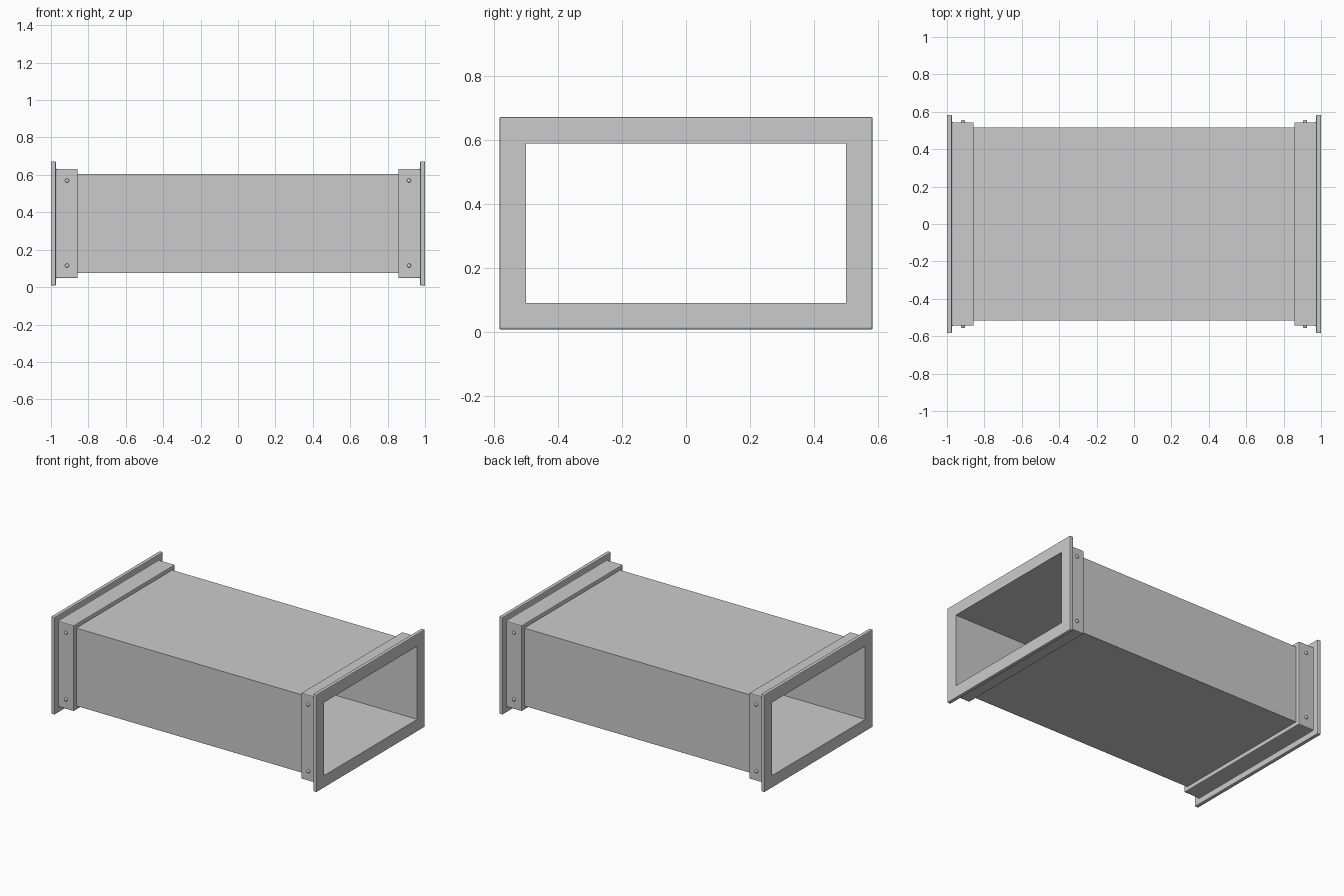
import bpy, bmesh, math
from mathutils import Matrix

if "Cube" in bpy.data.objects:
    bpy.data.objects.remove(bpy.data.objects["Cube"])

CZ = 0.34              # height of the duct axis
HY, HZ = 0.501, 0.249  # half size of the opening


def sweep(name, profile, bevel=0.0):
    """Sweep a closed (x, outward offset) profile around the rectangular opening."""
    bm = bmesh.new()
    rings = []
    for sy, sz in ((-1, -1), (1, -1), (1, 1), (-1, 1)):
        rings.append([bm.verts.new((x, sy * (HY + d), CZ + sz * (HZ + d))) for x, d in profile])
    n = len(profile)
    for i in range(4):
        a, b = rings[i], rings[(i + 1) % 4]
        for j in range(n):
            k = (j + 1) % n
            bm.faces.new((a[j], a[k], b[k], b[j]))
    bmesh.ops.recalc_face_normals(bm, faces=bm.faces)
    if bevel:
        # soften only the outer edges, leaving the opening crisp
        edges = [e for e in bm.edges if e.calc_face_angle() > 0.1
                 and all(abs(v.co.y) > HY + 0.02 for v in e.verts)]
        bmesh.ops.bevel(bm, geom=edges, offset=bevel, segments=2, profile=0.5,
                        affect='EDGES', clamp_overlap=True)
    return finish(name, bm)


def finish(name, bm):
    me = bpy.data.meshes.new(name)
    bm.to_mesh(me)
    bm.free()
    ob = bpy.data.objects.new(name, me)
    bpy.context.collection.objects.link(ob)
    return ob


def screw(name, x, side, z):
    """Domed screw head facing out of the front or back wall."""
    bm = bmesh.new()
    bmesh.ops.create_cone(bm, cap_ends=True, segments=16, radius1=0.011, radius2=0.011, depth=0.016)
    top = [e for e in bm.edges if all(v.co.z > 0 for v in e.verts)]
    bmesh.ops.bevel(bm, geom=top, offset=0.005, segments=3, profile=0.5, affect='EDGES')
    turn = Matrix.Rotation(-side * math.pi / 2, 4, 'X')
    bm.transform(Matrix.Translation((x, side * 0.548, z)) @ turn)
    for f in bm.faces:
        f.smooth = len(f.verts) == 4
    return finish(name, bm)


# Sheet duct
sweep("duct_body", [(-0.974, 0), (0.974, 0), (0.974, 0.016), (-0.974, 0.016)])

# Angle-iron flanges and their screws
for s, end in ((-1, "left"), (1, "right")):
    angle = [(1, 0), (1, 0.083), (0.974, 0.083), (0.974, 0.043),
             (0.857, 0.043), (0.857, 0.016), (0.974, 0.016), (0.974, 0)]
    sweep(end + "_flange", [(s * x, d) for x, d in angle], 0.005)
    for side, face in ((-1, "front"), (1, "back")):
        for z, level in ((0.115, "lower"), (0.57, "upper")):
            screw(f"{end}_{face}_{level}_screw", s * 0.914, side, z)
